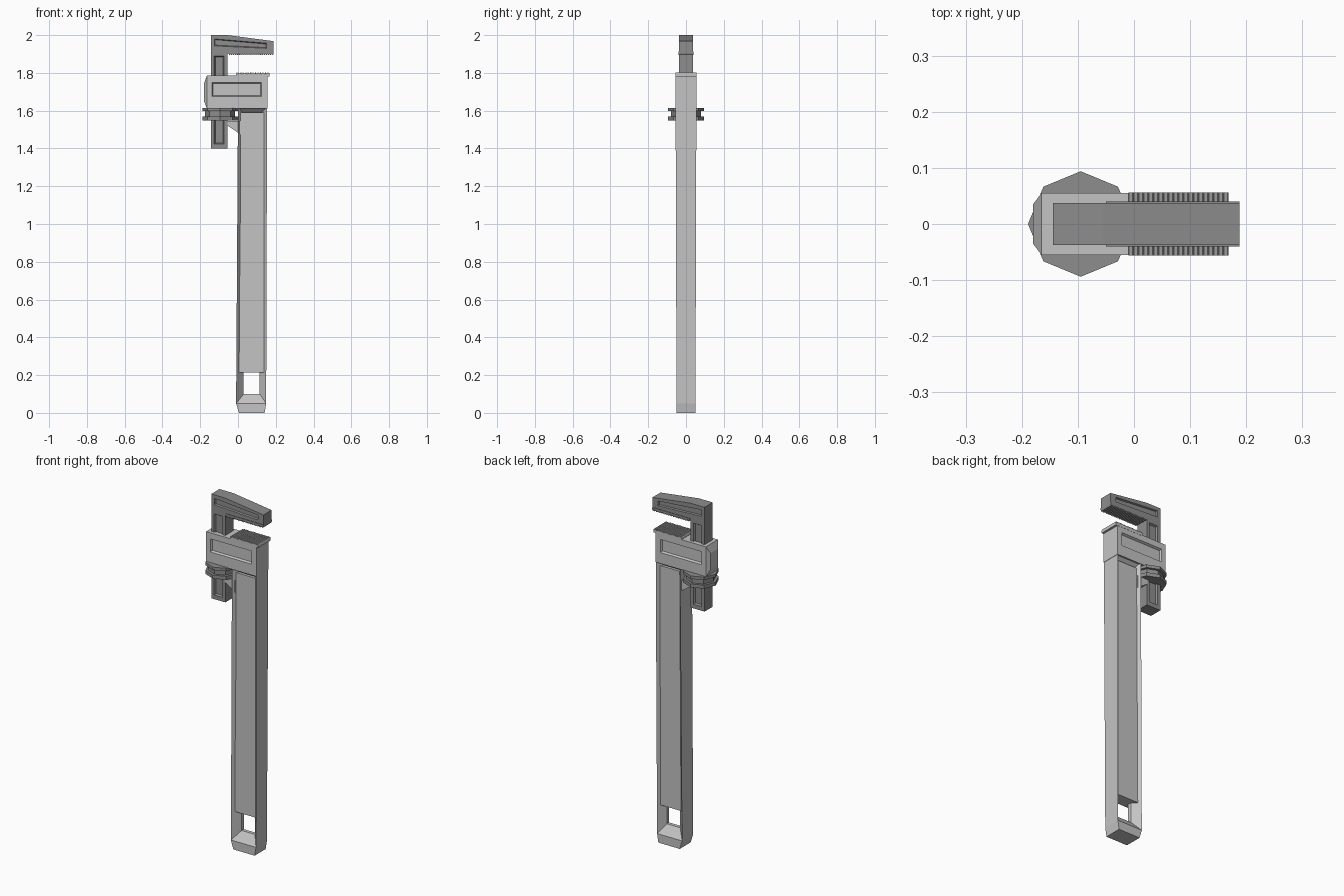
import bpy, bmesh

cube = bpy.data.objects.get("Cube")
if cube:
    bpy.data.objects.remove(cube, do_unlink=True)


def material(name, value):
    m = bpy.data.materials.new(name)
    m.use_nodes = True
    colour = (value, value, value, 1)
    m.diffuse_color = colour
    m.node_tree.nodes["Principled BSDF"].inputs["Base Color"].default_value = colour
    return m


LIGHT = material("light grey metal", 0.55)
DARK = material("dark grey steel", 0.27)


def finish(name, bm, mat):
    bmesh.ops.recalc_face_normals(bm, faces=bm.faces[:])
    mesh = bpy.data.meshes.new(name)
    bm.to_mesh(mesh)
    bm.free()
    mesh.materials.append(mat)
    ob = bpy.data.objects.new(name, mesh)
    bpy.context.collection.objects.link(ob)
    return ob


def loft(name, rings, mat, cyclic=False):
    """Bridge rings of equal point count, capped or closed on themselves."""
    bm = bmesh.new()
    loops = [[bm.verts.new(p) for p in ring] for ring in rings]
    n = len(loops[0])
    pairs = list(zip(loops, loops[1:]))
    if cyclic:
        pairs.append((loops[-1], loops[0]))
    else:
        bm.faces.new(loops[0])
        bm.faces.new(loops[-1])
    for a, b in pairs:
        for i in range(n):
            j = (i + 1) % n
            bm.faces.new((a[i], a[j], b[j], b[i]))
    return finish(name, bm, mat)


def prism(name, profile, half, mat):
    """Side profile in x and z, extruded symmetrically along y."""
    return loft(name, [[(x, y, z) for x, z in profile] for y in (-half, half)], mat)


def rect(x0, x1, z0, z1):
    return [(x0, z0), (x1, z0), (x1, z1), (x0, z1)]


def recess(ob, profile, half, depth, slope=0.006):
    """Sink a sloped-wall pocket into the front and back of a part."""
    cx = sum(p[0] for p in profile) / len(profile)
    cz = sum(p[1] for p in profile) / len(profile)
    sign = lambda v: 1 if v > 0 else -1
    for side in (-1, 1):
        rings = []
        for y, grow in ((half - depth, -slope), (half + depth, slope)):
            rings.append([(x + grow * sign(x - cx), side * y, z + grow * sign(z - cz))
                          for x, z in profile])
        cutter = loft("pocket_cutter", rings, ob.data.materials[0])
        cutter.hide_render = True
        mod = ob.modifiers.new("pocket", "BOOLEAN")
        mod.operation = "DIFFERENCE"
        mod.solver = "EXACT"
        mod.object = cutter
        bpy.context.view_layer.objects.active = ob
        bpy.ops.object.modifier_apply(modifier=mod.name)
        bpy.data.objects.remove(cutter, do_unlink=True)


def toothed(name, x0, x1, base, root, tip, count, half, mat):
    """Plate with a row of ridges running across it."""
    step = (x1 - x0) / count
    profile = [(x1, base), (x0, base)]
    for i in range(count):
        x = x0 + i * step
        profile += [(x, root), (x + step * .3, tip), (x + step * .7, tip)]
    profile.append((x1, root))
    return prism(name, profile, half, mat)


# Handle: a frame whose front and back walls slope in to the hanging hole
outer = [(-.01, .05), (.149, .05), (.154, 1.62), (0, 1.62)]
inner = rect(.03, .115, .1, 1.58)
rings = []
for shape, side in ((outer, -1), (inner, -1), (inner, 1), (outer, 1)):
    rings.append([(x, side * (.01 if shape is inner else .05 + .005 * (z > 1)), z)
                  for x, z in shape])
loft("handle_frame", rings, LIGHT, cyclic=True)
prism("handle_foot", [(.005, 0), (.141, 0), (.149, .05), (-.01, .05)], .05, LIGHT)
prism("handle_panel", [(.006, .213), (.137, .213), (.139, 1.59), (.014, 1.59)], .037, LIGHT)

# Head housing with a bulging back end and long pockets
head = prism("head_housing", rect(-.165, .156, 1.612, 1.785), .055, LIGHT)
recess(head, rect(-.138, .125, 1.675, 1.75), .055, .012)
wide = [(-.165, s * .055, z) for s, z in ((-1, 1.612), (1, 1.612), (1, 1.785), (-1, 1.785))]
narrow = [(-.18, s * .035, z) for s, z in ((-1, 1.65), (1, 1.65), (1, 1.745), (-1, 1.745))]
loft("head_back", [wide, narrow], LIGHT)
toothed("lower_jaw_teeth", -.01, .168, 1.78, 1.793, 1.801, 20, .056, LIGHT)
prism("shank_guide", [(-.055, 1.545), (.012, 1.545), (.012, 1.475), (-.055, 1.52)], .042, LIGHT)

# Sliding hook jaw
shank = prism("jaw_shank", rect(-.144, -.055, 1.4, 1.91), .037, DARK)
recess(shank, rect(-.126, -.073, 1.424, 1.89), .037, .01)
hook = prism("hook_jaw", [(-.144, 1.902), (.188, 1.902), (.188, 1.968), (-.055, 2),
                          (-.144, 2)], .037, DARK)
recess(hook, [(-.125, 1.943), (.152, 1.93), (.152, 1.957), (-.125, 1.98)], .037, .008, .004)
toothed("upper_jaw_teeth", -.05, .188, 1.912, 1.902, 1.894, 22, .04, DARK)

# Adjusting nut: two octagonal flanges around a narrower waist
for name, z0, z1, radius in (("nut_lower_flange", 1.548, 1.568, .094),
                             ("nut_waist", 1.56, 1.605, .079),
                             ("nut_upper_flange", 1.597, 1.614, .094)):
    bm = bmesh.new()
    bmesh.ops.create_cone(bm, cap_ends=True, segments=8, radius1=radius,
                          radius2=radius, depth=z1 - z0)
    bmesh.ops.translate(bm, verts=bm.verts[:], vec=(-.095, 0, (z0 + z1) / 2))
    finish(name, bm, DARK)
